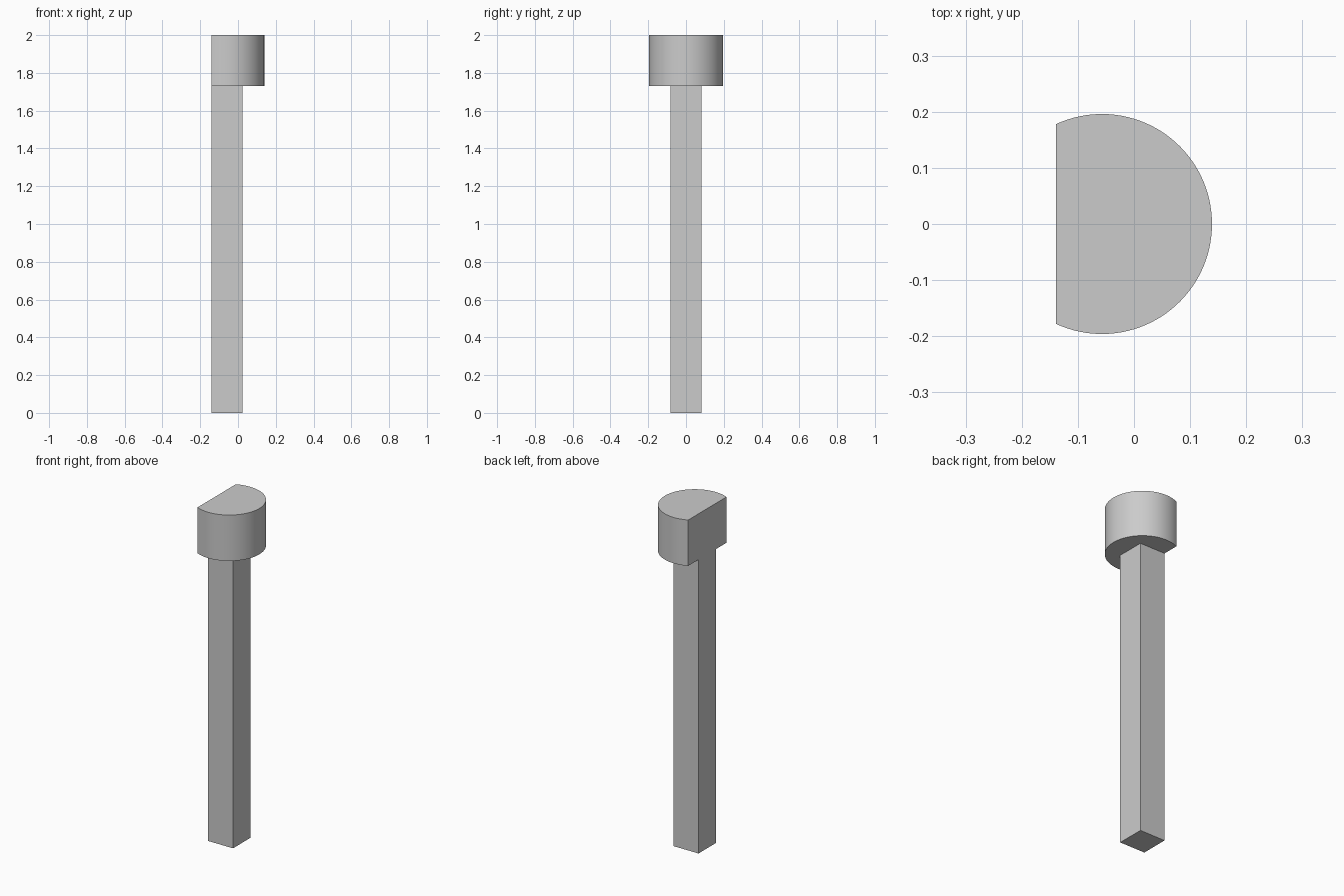
import bpy
import bmesh
import math

cube = bpy.data.objects.get("Cube")
if cube:
    bpy.data.objects.remove(cube, do_unlink=True)

FLAT_X = -0.139      # shared flat side of head and shaft
CENTRE_X = -0.057    # axis of the round head
RADIUS = 0.196
SHAFT = 0.164
HEAD_BASE = 1.73
TOP = 2.0
SEGMENTS = 72

grey = bpy.data.materials.new("light grey")
grey.use_nodes = True
colour = (0.6, 0.6, 0.6, 1)
grey.diffuse_color = colour
grey.node_tree.nodes["Principled BSDF"].inputs["Base Color"].default_value = colour


def extrude_profile(name, outline, bottom, top):
    """Make a solid by raising a flat outline from bottom to top."""
    bm = bmesh.new()
    base = bm.faces.new([bm.verts.new((x, y, bottom)) for x, y in outline])
    raised = bmesh.ops.extrude_face_region(bm, geom=[base], use_keep_orig=True)
    verts = [v for v in raised["geom"] if isinstance(v, bmesh.types.BMVert)]
    bmesh.ops.translate(bm, vec=(0, 0, top - bottom), verts=verts)
    bmesh.ops.recalc_face_normals(bm, faces=bm.faces)
    mesh = bpy.data.meshes.new(name)
    bm.to_mesh(mesh)
    bm.free()
    mesh.materials.append(grey)
    obj = bpy.data.objects.new(name, mesh)
    bpy.context.collection.objects.link(obj)
    return obj


# Square shaft, flush with the flat side of the head
half = SHAFT / 2
right = FLAT_X + SHAFT
extrude_profile("shaft", [(FLAT_X, -half), (right, -half), (right, half), (FLAT_X, half)],
                0, HEAD_BASE)

# Round head with one side cut flat
limit = math.acos((FLAT_X - CENTRE_X) / RADIUS)
angles = [-limit + 2 * limit * i / SEGMENTS for i in range(SEGMENTS + 1)]
arc = [(CENTRE_X + RADIUS * math.cos(a), RADIUS * math.sin(a)) for a in angles]
head = extrude_profile("head", arc, HEAD_BASE, TOP)

# Smooth the curved wall, keep the rims sharp
bpy.ops.object.select_all(action='DESELECT')
head.select_set(True)
bpy.context.view_layer.objects.active = head
bpy.ops.object.shade_smooth_by_angle(angle=math.radians(30))
